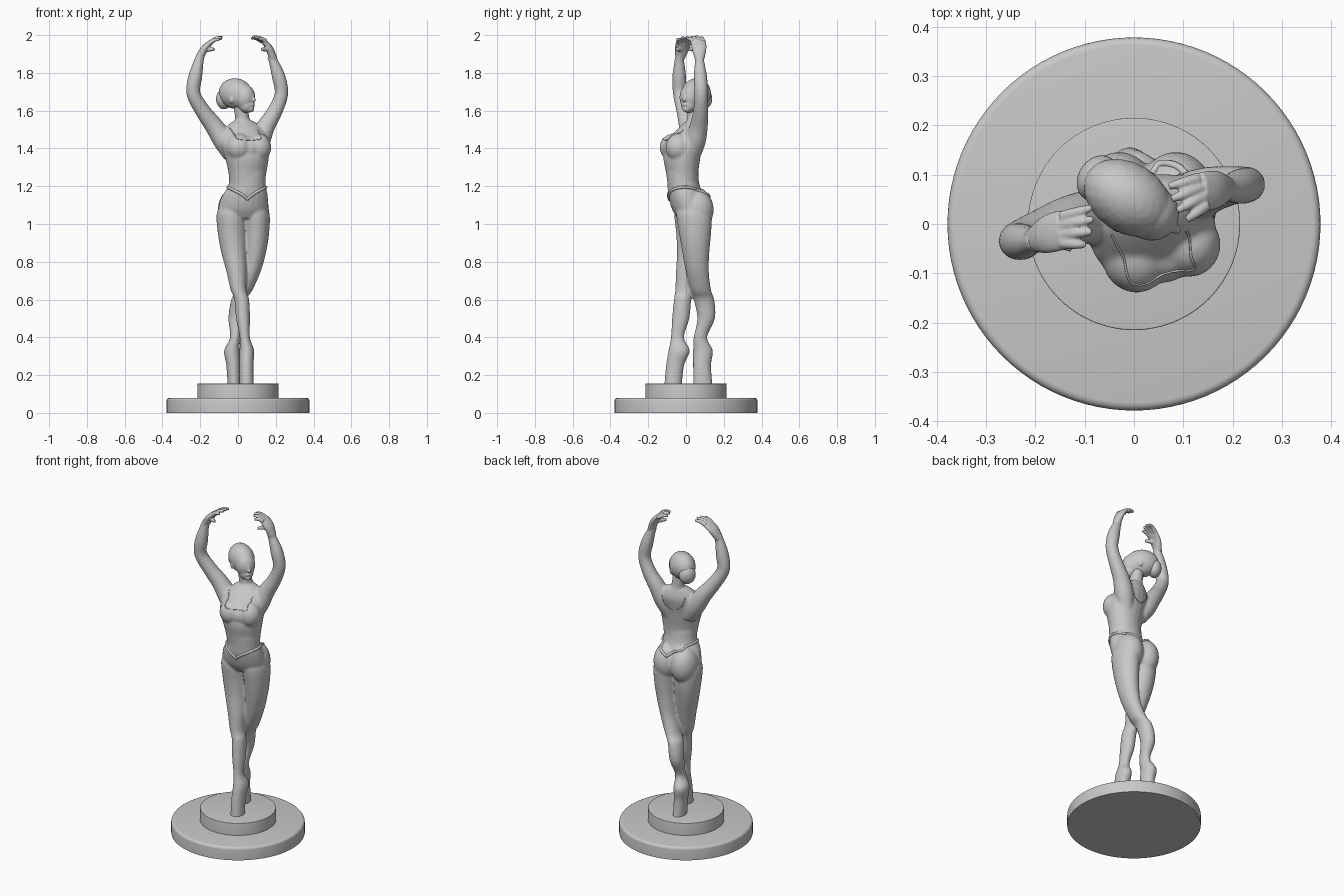
import bpy, bmesh, math
from mathutils import Vector, Matrix
from mathutils.bvhtree import BVHTree

cube = bpy.data.objects.get("Cube")
if cube:
    bpy.data.objects.remove(cube)

grey = bpy.data.materials.new("plaster_grey")
grey.use_nodes = True
grey.diffuse_color = (0.58, 0.58, 0.58, 1)
grey.node_tree.nodes["Principled BSDF"].inputs["Base Color"].default_value = (0.58, 0.58, 0.58, 1)


def make_object(name, bm):
    bmesh.ops.recalc_face_normals(bm, faces=bm.faces)
    mesh = bpy.data.meshes.new(name)
    bm.to_mesh(mesh)
    bm.free()
    obj = bpy.data.objects.new(name, mesh)
    bpy.context.collection.objects.link(obj)
    mesh.materials.append(grey)
    return obj


def blend(obj, voxel, smoothing):
    """Fuse overlapping volumes into one soft skin."""
    mod = obj.modifiers.new("fuse", 'REMESH')
    mod.mode, mod.voxel_size, mod.use_smooth_shade = 'VOXEL', voxel, True
    soft = obj.modifiers.new("soften", 'SMOOTH')
    soft.factor, soft.iterations = 0.5, smoothing


def spline(rows, steps=4):
    """Catmull-Rom interpolation through rows of numbers."""
    out = []
    for i in range(len(rows) - 1):
        p = [rows[max(0, min(len(rows) - 1, i + k))] for k in (-1, 0, 1, 2)]
        for s in range(steps):
            t = s / steps
            out.append([b + 0.5 * t * (c - a + t * (2*a - 5*b + 4*c - d + t * (3*(b - c) + d - a)))
                        for a, b, c, d in zip(*p)])
    return out + [list(rows[-1])]


def loft(bm, rows, level=False, twist=0, sides=20):
    """Rows are x, y, z, half width, half depth; level keeps rings horizontal."""
    rows = spline([r if len(r) == 5 else (*r, r[3]) for r in rows])
    rings = []
    for i, (x, y, z, a, b) in enumerate(rows):
        if level:
            u = Matrix.Rotation(math.radians(twist), 3, 'Z') @ Vector((1, 0, 0))
            v = Vector((-u.y, u.x, 0))
        else:
            t = (Vector(rows[min(i + 1, len(rows) - 1)][:3]) - Vector(rows[max(i - 1, 0)][:3])).normalized()
            v = t.cross(Vector((0, 1, 0))).normalized()
            u = v.cross(t)
        rings.append([bm.verts.new(Vector((x, y, z)) + u * a * math.cos(k * math.tau / sides)
                                   + v * b * math.sin(k * math.tau / sides)) for k in range(sides)])
    for lo, hi in zip(rings, rings[1:]):
        for k in range(sides):
            n = (k + 1) % sides
            bm.faces.new((lo[k], lo[n], hi[n], hi[k]))
    bm.faces.new(rings[0][::-1])
    bm.faces.new(rings[-1])


def ball(bm, centre, radii, yaw=0, pitch=0):
    m = (Matrix.Translation(centre) @ Matrix.Rotation(math.radians(yaw), 4, 'Z')
         @ Matrix.Rotation(math.radians(pitch), 4, 'Y') @ Matrix.Diagonal((*radii, 1)))
    bmesh.ops.create_uvsphere(bm, u_segments=20, v_segments=14, radius=1, matrix=m)


# Round two-step pedestal
def disc(name, radius, bottom, top, edge):
    bm = bmesh.new()
    bmesh.ops.create_cone(bm, cap_ends=True, segments=96, radius1=radius, radius2=radius, depth=top - bottom,
                          matrix=Matrix.Translation((0, 0, (top + bottom) / 2)))
    rim = [e for e in bm.edges if all(v.co.z > top - 0.001 for v in e.verts)]
    bmesh.ops.bevel(bm, geom=rim, offset=edge, segments=4, profile=0.5, affect='EDGES')
    obj = make_object(name, bm)
    bpy.ops.object.select_all(action='DESELECT')
    obj.select_set(True)
    bpy.context.view_layer.objects.active = obj
    bpy.ops.object.shade_smooth_by_angle(angle=math.radians(35))


disc("pedestal_base", 0.378, 0, 0.08, 0.016)
disc("pedestal_step", 0.215, 0.07, 0.155, 0.003)

# Body: torso, bust and hips
bm = bmesh.new()
loft(bm, [(.027, .03, 1.03, .115, .075), (.027, .02, 1.08, .132, .095), (.037, .0, 1.15, .121, .094),
          (.048, -.012, 1.2, .1, .086), (.05, -.02, 1.27, .098, .083)], level=True)
loft(bm, [(.048, -.012, 1.18, .09, .08), (.05, -.02, 1.27, .102, .084), (.047, -.022, 1.35, .118, .096),
          (.037, -.01, 1.42, .13, .095), (.035, .018, 1.48, .118, .08),
          (.03, .035, 1.525, .085, .055), (.027, .045, 1.55, .042, .038)], level=True, twist=17)
for centre, radii in [((.005, -.06, 1.405), (.072, .08, .075)), ((.11, -.042, 1.405), (.066, .066, .075)),
                      ((.055, -.058, 1.4), (.07, .062, .065)),
                      ((-.03, .055, 1.075), (.077, .092, .11)), ((.085, .055, 1.075), (.079, .092, .11))]:
    ball(bm, centre, radii)
loft(bm, [(.028, .05, 1.49, .045), (.024, .045, 1.55, .038), (.008, .042, 1.66, .038)])

# Crossed legs on pointed feet: right one passes in front, left one behind
loft(bm, [(-.03, .02, 1.1, .06, .07), (-.034, .025, 1.05, .08, .087), (-.031, .028, .95, .076, .08),
          (-.022, .02, .85, .067, .068), (-.008, .005, .75, .054, .058), (.003, -.01, .65, .042, .047),
          (.02, -.018, .6, .039, .046), (.027, -.028, .5, .037, .046), (.036, -.045, .4, .027, .035),
          (.047, -.036, .33, .039, .057), (.045, -.058, .25, .037, .048), (.046, -.07, .13, .038, .047)], level=True)
loft(bm, [(.09, .03, 1.1, .06, .075), (.096, .042, 1.05, .072, .094), (.098, .048, .95, .067, .085),
          (.09, .052, .85, .059, .072), (.072, .06, .75, .049, .061), (.035, .078, .65, .042, .055),
          (.004, .095, .6, .04, .055), (-.012, .107, .5, .039, .047), (-.015, .076, .4, .027, .036),
          (-.032, .09, .33, .042, .053), (-.025, .085, .25, .037, .048), (-.02, .09, .13, .034, .053)], level=True)

# Raised arms
loft(bm, [(-.03, .01, 1.36, .045), (-.075, .014, 1.44, .056), (-.128, .01, 1.52, .049), (-.187, -.01, 1.6, .041),
          (-.236, -.032, 1.69, .037), (-.226, -.036, 1.78, .037), (-.205, -.035, 1.87, .025),
          (-.195, -.032, 1.9, .024)])
loft(bm, [(.085, .03, 1.36, .045), (.115, .05, 1.44, .055), (.15, .068, 1.52, .048), (.197, .078, 1.6, .04),
          (.23, .08, 1.69, .036), (.215, .076, 1.78, .036), (.188, .072, 1.86, .025), (.176, .07, 1.89, .024)])
body = make_object("body", bm)
blend(body, 0.006, 10)


# Hands with curved fingers and thumb
def hand(name, wrist, palm, knuckle, tip, fan, thumb):
    bm = bmesh.new()
    wrist, palm, knuckle, tip, fan = map(Vector, (wrist, palm, knuckle, tip, fan))
    loft(bm, [(*wrist, .022, .022), (*palm, .038, .02), (*knuckle, .041, .014)])
    for k, reach in enumerate((0.75, 0.95, 1.0, 0.95)):
        s = (k - 1.5) / 1.5
        start = knuckle + fan * s * 0.75
        end = knuckle + (tip - knuckle) * reach + fan * s * 1.05
        end.z -= 0.008 * abs(s)
        mid = (start + end) / 2 + Vector((0, 0, 0.007))
        loft(bm, [(*start, .013), (*mid, .011), (*end, .007)], sides=12)
    loft(bm, [(*palm, .016), (*((palm + Vector(thumb)) / 2), .013), (*thumb, .008)], sides=12)
    blend(make_object(name, bm), 0.0035, 3)


hand("right_hand", (-.207, -.034, 1.87), (-.18, -.022, 1.925), (-.145, -.012, 1.961),
     (-.082, -.003, 1.992), (0, .035, 0), (-.125, -.05, 1.925))
hand("left_hand", (.19, .072, 1.86), (.168, .07, 1.925), (.138, .065, 1.966),
     (.08, .038, 1.994), (-.012, .035, 0), (.125, .015, 1.925))

# Head turned to the left: skull, cheeks, jaw, chin, nose and lips
yaw = -33
turn = Matrix.Translation((-.008, .05, 0)) @ Matrix.Rotation(math.radians(yaw), 4, 'Z')
bm = bmesh.new()
for centre, radii, pitch in [((-.005, 0, 1.69), (.098, .071, .081), 10),
                             ((.052, 0, 1.67), (.056, .056, .07), 0),
                             ((.062, 0, 1.63), (.045, .042, .042), 25),
                             ((.088, 0, 1.608), (.02, .022, .017), 0),
                             ((.11, 0, 1.657), (.013, .01, .011), 0),
                             ((.105, 0, 1.672), (.008, .008, .024), -15),
                             ((.1, 0, 1.632), (.011, .018, .009), 0)]:
    ball(bm, turn @ Vector(centre), radii, yaw, pitch)
for side in (-1, 1):
    ball(bm, turn @ Vector((.008, side * .063, 1.66)), (.014, .008, .022), yaw)
blend(make_object("head", bm), 0.004, 6)

# Hair bun at the back of the head
bm = bmesh.new()
ball(bm, turn @ Vector((-.078, 0, 1.662)), (.04, .05, .055), yaw)
blend(make_object("hair_bun", bm), 0.005, 2)

# Trim laid on the body surface
bpy.context.view_layer.update()
surface = BVHTree.FromObject(body, bpy.context.evaluated_depsgraph_get())


def trim(name, points, radius, closed=False):
    curve = bpy.data.curves.new(name, 'CURVE')
    curve.dimensions, curve.bevel_depth, curve.bevel_resolution = '3D', radius, 2
    line = curve.splines.new('POLY')
    line.points.add(len(points) - 1)
    for p, co in zip(line.points, points):
        p.co = (*co, 1)
    line.use_cyclic_u = closed
    curve.materials.append(grey)
    bpy.context.collection.objects.link(bpy.data.objects.new(name, curve))


# Waistband dipping to a point at front and back
band = []
for k in range(72):
    a = k * math.tau / 72
    z = 1.13 + 0.065 * abs(math.cos(a)) ** 0.8
    out = Vector((math.cos(a), math.sin(a), 0))
    hit = surface.ray_cast(Vector((.05, -.005, z)) + out * 0.4, -out)[0]
    if hit:
        band.append(hit)
trim("waistband", band, 0.008, closed=True)

# Neckline and back scoop of the bodice
neckline = [(-.045, 1.51), (-.02, 1.475), (.0, 1.45), (.06, 1.445), (.12, 1.45), (.115, 1.475), (.105, 1.5)]
scoop = [(-.04, 1.5), (-.02, 1.44), (.03, 1.41), (.08, 1.44), (.1, 1.5)]
for name, outline, front in (("neckline", neckline, -1), ("back_scoop", scoop, 1)):
    hits = [surface.ray_cast(Vector((x, front * 0.5, z)), Vector((0, -front, 0)))[0] for x, z in spline(outline)]
    trim(name, [h for h in hits if h], 0.0025)
